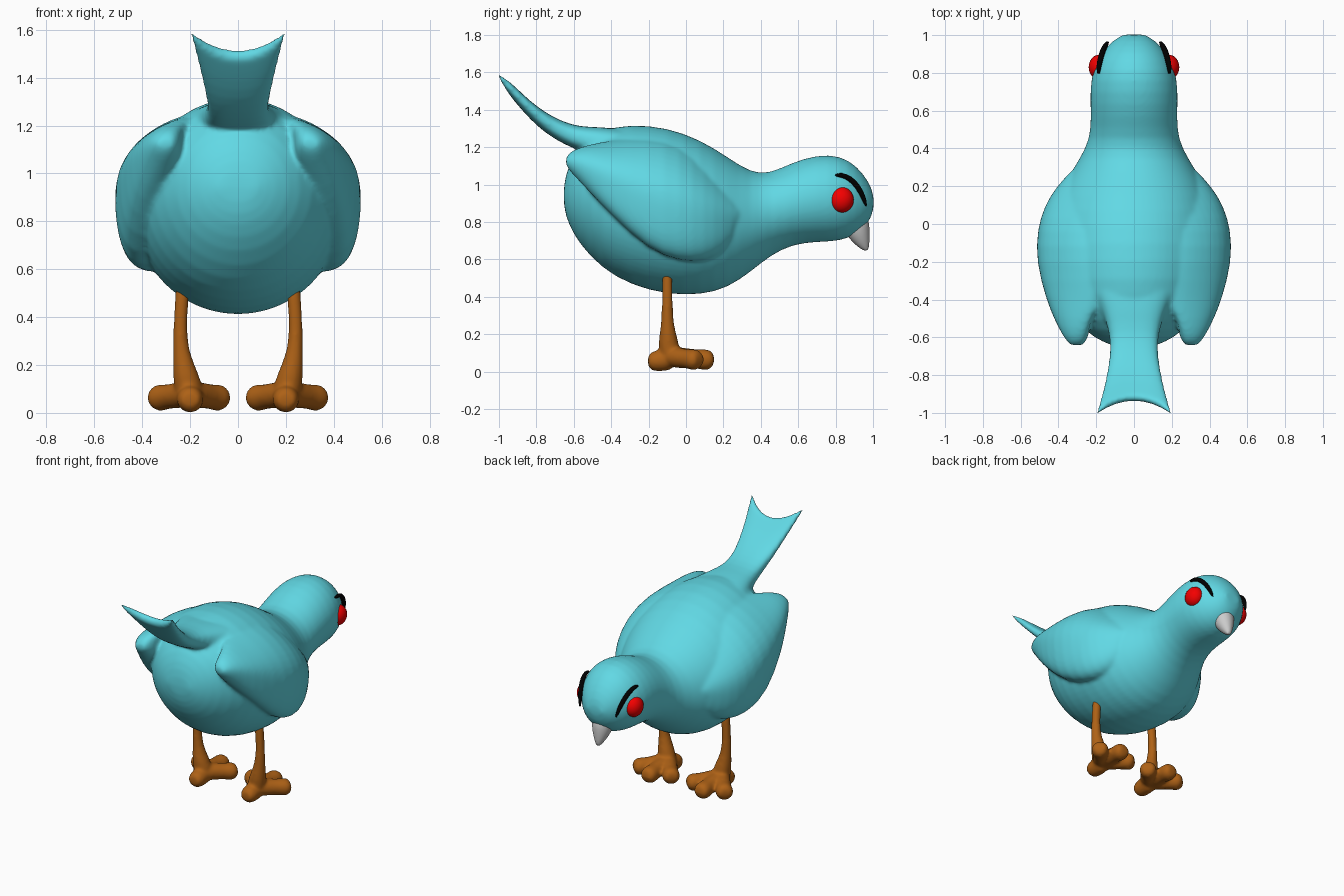
import bpy, bmesh, math
from mathutils import Vector


def material(name, color):
    m = bpy.data.materials.new(name)
    m.diffuse_color = (*color, 1)
    return m


def loft(bm, rings, n=24, power=1.0):
    # Closed skin over (super)elliptical rings given as (centre, axis a, axis b)
    def soft(v):
        return math.copysign(abs(v) ** power, v) if abs(v) > 1e-6 else 0
    loops = []
    for c, a, b in rings:
        loops.append([bm.verts.new(c + a * soft(math.cos(t)) + b * soft(math.sin(t)))
                      for t in (2 * math.pi * i / n for i in range(n))])
    for p, q in zip(loops, loops[1:]):
        for i in range(n):
            j = (i + 1) % n
            bm.faces.new((p[i], p[j], q[j], q[i]))
    # Strip caps across each end
    for r in (loops[0], loops[-1]):
        for i in range(n // 2):
            ids = dict.fromkeys((i, i + 1, n - i - 1, (n - i) % n))
            bm.faces.new([r[k] for k in ids])
    return loops


def tube(bm, pts, radii, n=16):
    # Round tube through points with a radius at each one
    pts = [Vector(p) for p in pts]
    rings = []
    for i, p in enumerate(pts):
        d = (pts[min(i + 1, len(pts) - 1)] - pts[max(i - 1, 0)]).normalized()
        ref = Vector((0, 1, 0)) if abs(d.z) > 0.7 else Vector((0, 0, 1))
        a = d.cross(ref).normalized()
        rings.append((p, a * radii[i], d.cross(a) * radii[i]))
    return loft(bm, rings, n)


def finish(bm, name, mat=None, voxel=0, smooth=5, mirror=False, subsurf=1):
    bmesh.ops.recalc_face_normals(bm, faces=bm.faces)
    for f in bm.faces:
        f.smooth = True
    me = bpy.data.meshes.new(name)
    bm.to_mesh(me)
    bm.free()
    ob = bpy.data.objects.new(name, me)
    bpy.context.collection.objects.link(ob)
    if mat:
        me.materials.append(mat)
    if subsurf:
        ob.modifiers.new("round", 'SUBSURF').levels = subsurf
        ob.modifiers["round"].render_levels = subsurf
    if voxel:
        r = ob.modifiers.new("blend", 'REMESH')
        r.mode = 'VOXEL'
        r.voxel_size = voxel
        r.use_smooth_shade = True
        s = ob.modifiers.new("soften", 'SMOOTH')
        s.factor = 0.5
        s.iterations = smooth
    if mirror:
        ob.modifiers.new("mirror", 'MIRROR')
    return ob


teal = material("teal", (0.12, 0.69, 0.78))
orange = material("orange", (0.42, 0.12, 0.008))
red = material("red", (0.9, 0.0, 0.0))
black = material("black", (0.0, 0.0, 0.0))
X, Z = Vector((1, 0, 0)), Vector((0, 0, 1))

# Body and head: (y, top, bottom, half width)
bm = bmesh.new()
profile = [(-0.655, 1.0, 0.88, 0.07), (-0.63, 1.1, 0.79, 0.16), (-0.57, 1.21, 0.68, 0.26),
           (-0.45, 1.295, 0.55, 0.36), (-0.3, 1.325, 0.462, 0.42), (-0.1, 1.308, 0.408, 0.44),
           (0.08, 1.24, 0.408, 0.43), (0.22, 1.15, 0.443, 0.37), (0.35, 1.062, 0.535, 0.285),
           (0.45, 1.06, 0.62, 0.235), (0.57, 1.12, 0.68, 0.228), (0.7, 1.16, 0.693, 0.235),
           (0.82, 1.157, 0.695, 0.22), (0.91, 1.105, 0.73, 0.172), (0.975, 1.02, 0.79, 0.11),
           (1.005, 0.95, 0.86, 0.05)]
loft(bm, [(Vector((0, y, (t + b) / 2)), X * w, Z * (t - b) / 2) for y, t, b, w in profile], 32)

# Wings: (y, outer x, top, bottom, half thickness), upper edge folded in over the back
wing = [(-0.645, 0.335, 1.155, 1.095, 0.03), (-0.6, 0.375, 1.19, 1.05, 0.07), (-0.5, 0.425, 1.22, 0.94, 0.095),
        (-0.4, 0.465, 1.24, 0.84, 0.12), (-0.2, 0.52, 1.25, 0.645, 0.16), (-0.03, 0.515, 1.22, 0.585, 0.18),
        (0.1, 0.475, 1.14, 0.585, 0.18), (0.2, 0.41, 1.06, 0.63, 0.16), (0.29, 0.325, 0.97, 0.72, 0.12)]
for s in (-1, 1):
    rings = [(Vector((s * (x - th), y, (t + b) / 2)), X * th, Z * (t - b) / 2) for y, x, t, b, th in wing]
    for loop, (c, a, h) in zip(loft(bm, rings), rings):
        fade = min(max((c.y + 0.6) / 0.2, 0.1), 1)
        for v in loop:
            k = (v.co.z - c.z) / h.z
            v.co.x += s * k * k * fade * (-0.15 if k > 0 else 0.05)

# Tail: (y, z, half width, half thickness), swept into a notched end
tail = [(-0.3, 1.19, 0.24, 0.11), (-0.4, 1.21, 0.2, 0.1), (-0.5, 1.24, 0.15, 0.078),
        (-0.6, 1.256, 0.127, 0.06), (-0.69, 1.295, 0.126, 0.05), (-0.77, 1.345, 0.141, 0.043),
        (-0.85, 1.415, 0.166, 0.034), (-0.91, 1.48, 0.195, 0.029), (-0.932, 1.5, 0.206, 0.025)]
up = Vector((0, 0.5, 0.87))
for loop in loft(bm, [(Vector((0, y, z)), X * w, up * h) for y, z, w, h in tail], 32, 0.75):
    for v in loop:
        k = min(max((-v.co.y - 0.72) / 0.18, 0), 1) * (v.co.x / 0.206) ** 2
        v.co += Vector((0, -0.085, 0.1)) * k
finish(bm, "body", teal, voxel=0.011, smooth=10)

# Legs with three front toes and a heel
bm = bmesh.new()
tube(bm, [(0.23, -0.1, 0.58), (0.234, -0.1, 0.48), (0.243, -0.1, 0.36), (0.238, -0.1, 0.25),
          (0.22, -0.095, 0.16), (0.2, -0.085, 0.07)], [0.026, 0.03, 0.029, 0.034, 0.055, 0.064])
tube(bm, [(0.2, -0.06, 0.07), (0.2, -0.13, 0.058), (0.2, -0.18, 0.055), (0.2, -0.205, 0.055)],
     [0.062, 0.058, 0.056, 0.034])
for x, y in ((0.06, 0.07), (0.205, 0.145), (0.35, 0.07)):
    a, e = Vector((0.203, -0.09, 0.08)), Vector((x, y, 0.06))
    tube(bm, [a.lerp(e, f) for f in (0, 0.35, 0.65, 0.88, 1.03)], [0.06, 0.055, 0.05, 0.063, 0.036])
finish(bm, "legs", orange, voxel=0.01, smooth=8, mirror=True)

# Beak
bm = bmesh.new()
tube(bm, [(0, 0.9, 0.82), (0, 0.912, 0.775), (0, 0.932, 0.72), (0, 0.956, 0.668), (0, 0.967, 0.648)],
     [0.07, 0.072, 0.056, 0.027, 0.01])
finish(bm, "beak")

# Eyes
bm = bmesh.new()
bmesh.ops.create_uvsphere(bm, u_segments=24, v_segments=16, radius=1)
for v in bm.verts:
    v.co = Vector((0.182 + 0.058 * v.co.x, 0.83 + 0.067 * v.co.y, 0.918 + 0.069 * v.co.z))
finish(bm, "eyes", red, mirror=True, subsurf=0)

# Brows
bm = bmesh.new()
tube(bm, [(0.188, 0.795, 1.05), (0.187, 0.83, 1.052), (0.178, 0.875, 1.036), (0.165, 0.92, 0.99),
          (0.148, 0.95, 0.93), (0.138, 0.965, 0.88)], [0.007, 0.014, 0.016, 0.016, 0.014, 0.006], 10)
finish(bm, "brows", black, mirror=True)
